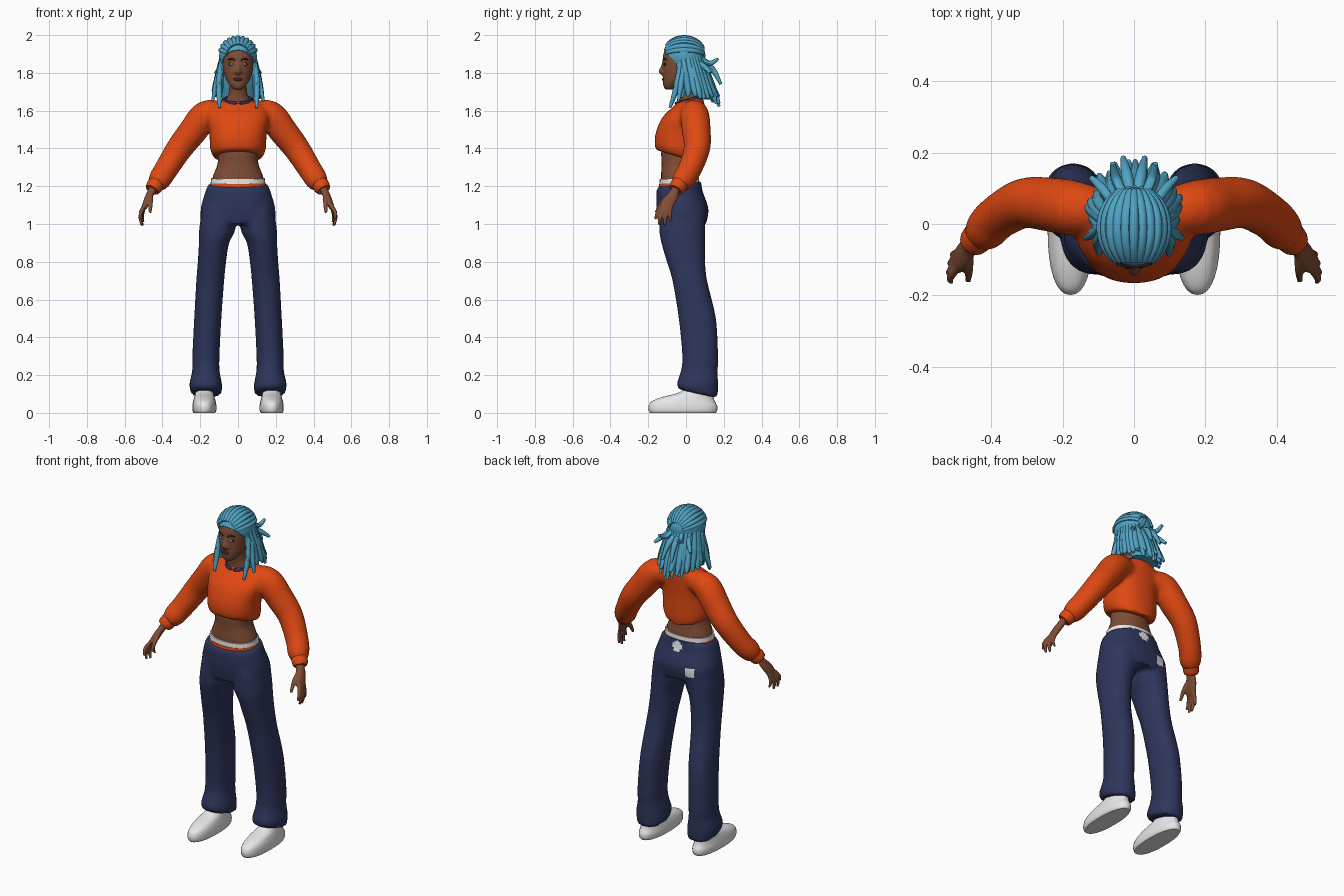
import bpy, bmesh, math, random
from mathutils import Vector, Matrix

random.seed(4)
cube = bpy.data.objects.get("Cube")
if cube:
    bpy.data.objects.remove(cube, do_unlink=True)
made = []


def material(name, r, g, b):
    m = bpy.data.materials.new(name)
    m.use_nodes = True
    m.diffuse_color = (r, g, b, 1)
    m.node_tree.nodes["Principled BSDF"].inputs["Base Color"].default_value = (r, g, b, 1)
    return m


skin = material("brown skin", .22, .075, .036)
dark = material("dark brown", .05, .02, .015)
blue = material("hair blue", .08, .37, .55)
iris = material("eye blue", .12, .35, .6)
orange = material("orange", .74, .065, .006)
navy = material("navy", .027, .036, .105)
white = material("white", .8, .8, .8)


def spline(rows, n=4):
    """Catmull-Rom smoothing of a list of number rows."""
    out, last = [], len(rows) - 1
    for i in range(last):
        a, b, c, d = rows[max(i - 1, 0)], rows[i], rows[i + 1], rows[min(i + 2, last)]
        for k in range(n):
            t = k / n
            out.append([(2 * q + (r - p) * t + (2 * p - 5 * q + 4 * r - s) * t * t
                         + (3 * q - p - 3 * r + s) * t ** 3) / 2
                        for p, q, r, s in zip(a, b, c, d)])
    return out + [list(rows[-1])]


def bridge(bm, rings):
    rings = [[bm.verts.new(p) for p in ring] for ring in rings]
    for a, b in zip(rings, rings[1:]):
        for i in range(len(a)):
            bm.faces.new((a[i - 1], a[i], b[i], b[i - 1]))
    bm.faces.new(rings[0])
    bm.faces.new(rings[-1])


def loft(bm, rows, side=1, power=2, segs=32):
    """Stack of level ovals: centre x, y, z, radius x, radius y, tilt."""
    rings = []
    for cx, cy, z, rx, ry, tilt in spline([(*r, 0)[:6] for r in rows]):
        ring = []
        for i in range(segs):
            c, s = math.cos(math.tau * i / segs), math.sin(math.tau * i / segs)
            x = math.copysign(abs(c) ** (2 / power), c) * rx
            y = math.copysign(abs(s) ** (2 / power), s) * ry
            ring.append((side * (cx + x), cy + y, z + tilt * y))
        rings.append(ring)
    bridge(bm, rings)


def tube(bm, rows, side=1, segs=8, n=4):
    """Round tube along a path of x, y, z, radius."""
    rows = spline(rows, n)
    pts = [Vector((side * r[0], r[1], r[2])) for r in rows]
    whole = pts[-1] - pts[0]
    ref = Vector((0, 0, 0))
    ref[min(range(3), key=lambda k: abs(whole[k]))] = 1
    rings = []
    for i, p in enumerate(pts):
        t = (pts[min(i + 1, len(pts) - 1)] - pts[max(i - 1, 0)]).normalized()
        u = t.cross(ref).normalized()
        v = t.cross(u)
        rings.append([p + rows[i][3] * (u * math.cos(math.tau * k / segs)
                      + v * math.sin(math.tau * k / segs)) for k in range(segs)])
    bridge(bm, rings)


def ball(bm, loc, size):
    m = Matrix.Translation(loc) @ Matrix.Diagonal((*size, 1))
    bmesh.ops.create_uvsphere(bm, u_segments=24, v_segments=16, radius=1, matrix=m)


def finish(name, bm, mat, voxel=0):
    bmesh.ops.recalc_face_normals(bm, faces=bm.faces[:])
    ob = bpy.data.objects.new(name, bpy.data.meshes.new(name))
    bm.to_mesh(ob.data)
    bm.free()
    bpy.context.scene.collection.objects.link(ob)
    if voxel:  # merge overlapping pieces into one soft surface
        rm = ob.modifiers.new("merge", 'REMESH')
        rm.mode, rm.voxel_size = 'VOXEL', voxel
        sm = ob.modifiers.new("soften", 'SMOOTH')
        sm.factor, sm.iterations = .5, 4
        deps = bpy.context.evaluated_depsgraph_get()
        merged = bpy.data.meshes.new_from_object(ob.evaluated_get(deps))
        ob.modifiers.clear()
        ob.data = merged
    ob.data.materials.clear()
    ob.data.materials.append(mat)
    made.append(ob)
    return ob


# Trousers: hips and two flared legs
bm = bmesh.new()
loft(bm, [(0, -.035, 1.21, .157, .118, .12), (0, -.035, 1.17, .173, .122, .06),
          (0, -.018, 1.08, .198, .137), (0, -.018, 1, .195, .125)], power=2.3)
leg = [(.1, -.018, 1.08, .09, .122), (.11, -.02, .97, .096, .122), (.127, -.015, .9, .08, .116),
       (.138, 0, .8, .075, .102), (.147, .02, .7, .074, .092), (.16, .06, .5, .072, .099),
       (.17, .075, .3, .072, .095), (.17, .07, .22, .073, .098),
       (.171, .06, .15, .087, .11), (.167, .068, .1, .08, .1, -.22)]
for s in (1, -1):
    loft(bm, leg, s, 2.2)
trousers = finish("trousers", bm, navy, .013)
trousers.data.materials.append(white)
for f in trousers.data.polygons:  # pale patches at the back
    for px, pz in ((0, 1.19), (-.1, 1.06)):
        if f.normal.y > .2 and math.hypot(f.center.x - px, f.center.z - pz) < .03:
            f.material_index = 1

# Underwear bands above the waist
for name, mat, z, h, r in (("waist_trim", orange, 1.19, .027, .151), ("waistband", white, 1.2, .042, .147)):
    bm = bmesh.new()
    loft(bm, [(0, -.035, z, r, r - .04, .04), (0, -.035, z + h, r - .005, r - .043, .04)], power=2.2)
    finish(name, bm, mat)

# Bare midriff
bm = bmesh.new()
loft(bm, [(0, -.03, 1.19, .14, .1), (0, -.035, 1.25, .133, .097), (0, -.038, 1.32, .108, .091),
          (0, -.04, 1.38, .108, .091), (0, -.03, 1.45, .115, .09)], power=2.2)
finish("midriff", bm, skin)

# Cropped top with sleeves
bm = bmesh.new()
loft(bm, [(0, -.035, 1.355, .127, .125, -.3), (0, -.035, 1.395, .147, .131, -.22),
          (0, -.033, 1.48, .152, .128), (0, -.015, 1.56, .165, .113), (0, .015, 1.62, .15, .085),
          (0, .022, 1.65, .1, .07, .1), (0, .025, 1.662, .075, .058, .2)], power=2.2)
for s in (1, -1):
    tube(bm, [(.08, .035, 1.59, .06), (.17, .045, 1.577, .077), (.24, .055, 1.49, .076), (.31, .058, 1.4, .07),
              (.38, .02, 1.29, .063), (.415, -.015, 1.235, .06), (.435, -.033, 1.205, .046)], s, 24)
finish("cropped_top", bm, orange, .011)

# Collar ring
bm = bmesh.new()
hoop = [(.073 * math.cos(a), .015 + .066 * math.sin(a), 1.655 + .017 * math.sin(a), .01)
        for a in (math.tau * k / 40 for k in range(41))]
tube(bm, hoop, n=1)
finish("collar", bm, navy)

# Cuffs, hands and shoes
fingers = [[(.493, -.12, 1.1, .012), (.515, -.15, 1.06, .011), (.512, -.163, 1.025, .007)],
           [(.497, -.108, 1.09, .012), (.517, -.135, 1.04, .011), (.51, -.142, .995, .007)],
           [(.498, -.095, 1.09, .012), (.513, -.11, 1.035, .011), (.505, -.112, .99, .007)],
           [(.495, -.08, 1.095, .011), (.507, -.085, 1.045, .01), (.5, -.076, 1.01, .006)],
           [(.465, -.075, 1.16, .015), (.463, -.125, 1.115, .013), (.465, -.16, 1.06, .008)]]
for label, s in (("left", 1), ("right", -1)):
    bm = bmesh.new()
    tube(bm, [(.42, -.02, 1.23, .045), (.445, -.045, 1.195, .044), (.455, -.055, 1.18, .037)], s, 20)
    finish(label + "_cuff", bm, orange)

    bm = bmesh.new()
    loft(bm, [(.44, -.042, 1.215, .025, .024), (.457, -.06, 1.175, .023, .026),
              (.474, -.08, 1.14, .021, .038), (.49, -.1, 1.1, .018, .038), (.498, -.102, 1.08, .013, .03)], s)
    for f in fingers:
        tube(bm, f, s, 10)
    finish(label + "_hand", bm, skin, .0045)

    bm = bmesh.new()
    loft(bm, [(.178, -.016, 0, .057, .174), (.178, -.016, .012, .063, .181), (.178, -.016, .035, .064, .182),
              (.178, -.015, .06, .06, .168), (.178, .008, .083, .054, .138),
              (.178, .05, .105, .048, .095), (.178, .07, .13, .044, .07)], s, 2.3)
    finish(label + "_shoe", bm, white)

# Head, neck, nose and ears
bm = bmesh.new()
loft(bm, [(0, -.085, 1.713, .024, .027), (0, -.075, 1.735, .045, .046), (0, -.05, 1.77, .066, .073),
          (0, -.035, 1.81, .078, .089), (0, -.028, 1.85, .084, .096), (0, -.02, 1.9, .088, .1),
          (0, -.01, 1.95, .075, .09), (0, -.01, 1.975, .045, .06)])
loft(bm, [(0, .02, 1.6, .07, .058), (0, .017, 1.655, .064, .055), (0, .008, 1.69, .05, .05),
          (0, -.005, 1.74, .046, .048), (0, -.01, 1.8, .046, .048)])
tube(bm, [(0, -.114, 1.862, .009), (0, -.125, 1.83, .01), (0, -.131, 1.808, .015), (0, -.122, 1.795, .01)])
for s in (1, -1):
    ball(bm, (s * .014, -.122, 1.804), (.01, .012, .009))
    ball(bm, (s * .086, -.005, 1.825), (.01, .02, .032))
finish("head", bm, skin, .006)

# Eyes, brows and lips
bm = bmesh.new()
for s in (1, -1):
    ball(bm, (s * .034, -.112, 1.846), (.018, .006, .009))
    tube(bm, [(.014, -.121, 1.866, .004), (.034, -.115, 1.874, .005), (.054, -.102, 1.868, .003)], s)
ball(bm, (0, -.119, 1.766), (.024, .008, .009))
finish("brows_lids_and_lips", bm, dark)
bm = bmesh.new()
for s in (1, -1):
    ball(bm, (s * .034, -.115, 1.846), (.011, .006, .006))
finish("irises", bm, iris)

# Hair cap trimmed along the hairline
bm = bmesh.new()
mid, size = Vector((0, -.01, 1.89)), Vector((.1, .113, .1))
ball(bm, mid, size)
bmesh.ops.bisect_plane(bm, geom=bm.verts[:] + bm.edges[:] + bm.faces[:], plane_co=(0, -.12, 1.925),
                       plane_no=(0, -1.1, -1), clear_outer=True)
rim = [e for e in bm.edges if e.is_boundary]
bmesh.ops.holes_fill(bm, edges=rim)
finish("hair_cap", bm, blue)

# Swept back rows over the cap, hanging locks and loose tufts
bm = bmesh.new()
for i in range(-5, 6):
    p = i * .25
    row = []
    for k in range(8):
        t = .6 + k * .3
        q = Vector((math.sin(p) * math.sin(t), -math.cos(t), math.cos(p) * math.sin(t)))
        row.append((*(mid + q * size * .97), .013))
    tube(bm, row, n=2)
loft(bm, [(0, .045, 1.87, .083, .05), (0, .065, 1.76, .093, .052), (0, .095, 1.66, .085, .04)])
for layer, count in ((0, 19), (1, 14)):
    for i in range(count):
        a = math.radians(-115 + 230 * i / (count - 1)) + random.uniform(-.08, .08)
        x, y = math.sin(a), math.cos(a)
        w = random.uniform(.88, 1.06) - layer * .06
        end = 1.615 + .05 * x * x + random.uniform(0, .04) + layer * .02
        tube(bm, [(.082 * x, .082 * y, 1.89 - layer * .03, .014), (.104 * x, .02 + .095 * y, 1.79, .018),
                  (.12 * w * x, .035 + .115 * w * y, 1.71, .017),
                  (.13 * w * x, .04 + .14 * w * y, end, .007)])
for s in (1, -1):
    tube(bm, [(.09, -.03, 1.85, .012), (.1, -.045, 1.76, .015), (.1, -.06, 1.69, .015), (.098, -.085, 1.615, .007)], s)
    tube(bm, [(.095, -.01, 1.83, .012), (.112, -.025, 1.75, .016), (.135, -.04, 1.65, .007)], s)
    tube(bm, [(.03, .08, 1.88, .013), (.05, .125, 1.85, .014), (.06, .17, 1.875, .008)], s)
    tube(bm, [(.06, .06, 1.86, .013), (.09, .1, 1.83, .014), (.12, .13, 1.8, .008)], s)
    tube(bm, [(.01, .08, 1.86, .015), (.02, .14, 1.82, .016), (.03, .185, 1.74, .008)], s)
finish("hair_locks", bm, blue)

# Soft shading with crisp edges
for ob in bpy.context.selected_objects:
    ob.select_set(False)
for ob in made:
    ob.select_set(True)
bpy.context.view_layer.objects.active = made[0]
bpy.ops.object.shade_smooth_by_angle(angle=math.radians(45))
